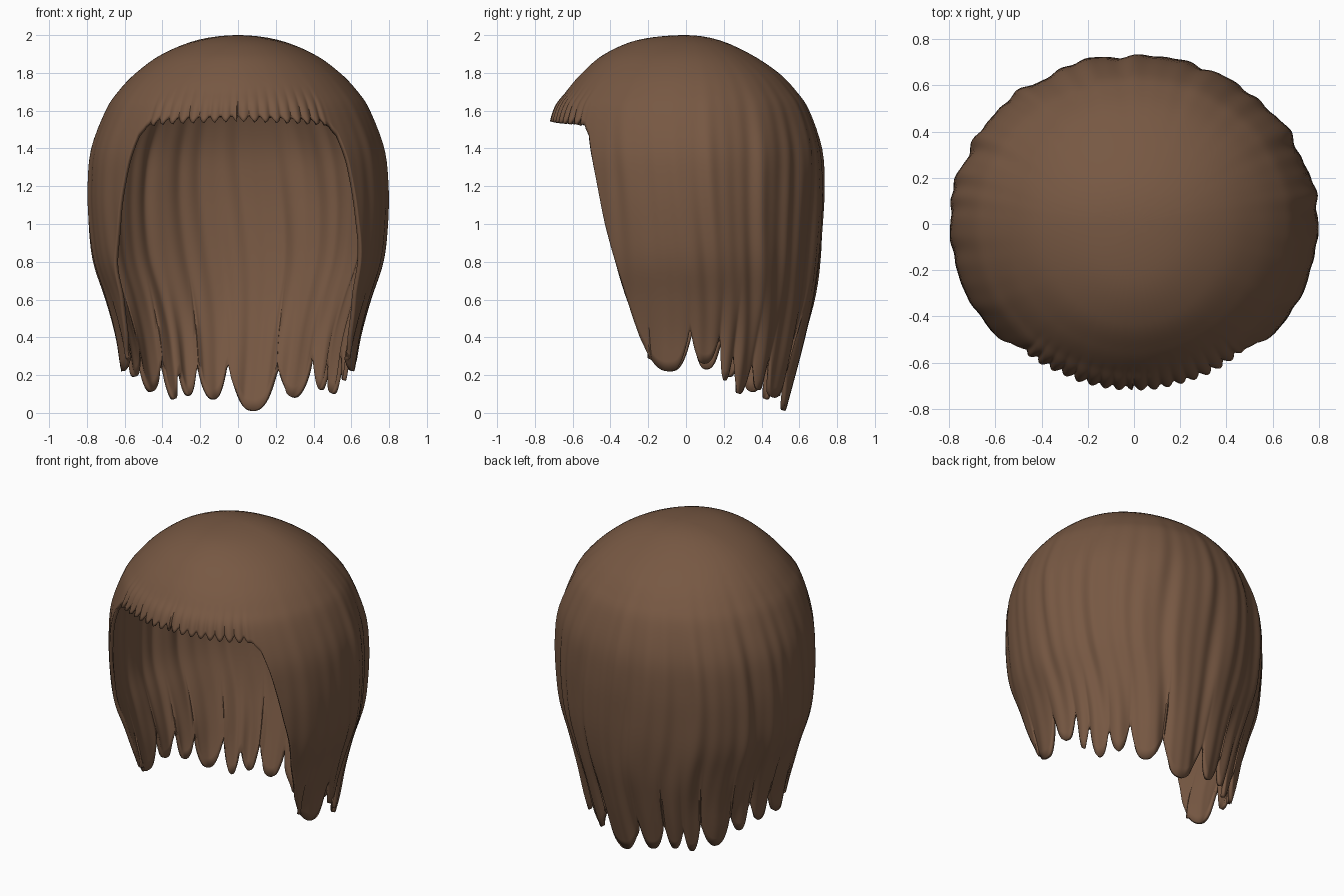
import bpy, bmesh
from math import sin, cos, pi, radians

if "Cube" in bpy.data.objects:
    bpy.data.objects.remove(bpy.data.objects["Cube"])

COLS, ROWS = 600, 46

# Cap profile from crown to tips: height, side, front and back radius
PROFILE = [(2.0, 0, 0, 0), (1.975, .21, .25, .17), (1.9, .40, .43, .34),
           (1.8, .54, .55, .49), (1.7, .635, .635, .585), (1.6, .70, .70, .65),
           (1.4, .775, .735, .715), (1.2, .795, .735, .73), (1.0, .79, .73, .725),
           (.8, .765, .71, .71), (.6, .70, .68, .68), (.4, .645, .65, .63),
           (.2, .61, .60, .575), (0, .56, .55, .52)]
# Face opening edge: angle from the front, height
OPENING = [(0, 1.545), (36, 1.53), (42, 1.515), (45, 1.47), (48, 1.33),
           (54, 1.0), (62, .62), (68, .40), (72, .29)]
# Lock boundaries: angle, notch height, tip height of the lock that follows
LOCKS = [(72, .29, .22), (92, .45, .26), (107, .42, .17), (115, .32, .10),
         (127, .27, .12), (139, .30, .08), (159, .23, .01), (185, .26, .07),
         (201, .25, .09), (212, .22, .07), (222, .27, .11), (240, .32, .19),
         (252, .38, .23), (267, .42, .22), (288, .29, .29)]


def smooth(a, b, x):
    t = max(0, min(1, (x - a) / (b - a)))
    return t * t * (3 - 2 * t)


def profile(k):
    """Smooth spline through the profile rows."""
    n = len(PROFILE) - 1
    i = min(int(k), n - 1)
    t = k - i
    first = (PROFILE[1][0],) + tuple(-r for r in PROFILE[1][1:])
    last = tuple(2 * a - b for a, b in zip(PROFILE[n], PROFILE[n - 1]))
    pts = [first] + PROFILE + [last]
    return [.5 * (2 * b + (c - a) * t + (2 * a - 5 * b + 4 * c - d) * t * t
                  + (3 * b - a - 3 * c + d) * t ** 3)
            for a, b, c, d in zip(*pts[i:i + 4])]


def profile_at_height(z):
    lo, hi = 0, len(PROFILE) - 1
    for _ in range(24):
        mid = (lo + hi) / 2
        if profile(mid)[0] > z:
            lo = mid
        else:
            hi = mid
    return lo


def fringe_tooth(deg):
    front = min(deg, 360 - deg)
    return abs(sin(pi * deg / 4.7)) * (1 - smooth(38, 43, front))


def hem(deg):
    """Hem height and lock fullness at an angle."""
    front = min(deg, 360 - deg)
    if front <= 72:
        for (a, za), (b, zb) in zip(OPENING, OPENING[1:]):
            if front <= b:
                z = za + (zb - za) * (front - a) / (b - a)
                return z + .035 * (1 - fringe_tooth(deg)) * (1 - smooth(38, 43, front)), 0
    for (a, na, tip), (b, nb, _) in zip(LOCKS, LOCKS[1:]):
        if deg <= b:
            s = 2 * (deg - a) / (b - a) - 1
            notch = na if s < 0 else nb
            return tip + (notch - tip) * abs(s) ** 2.6, 1 - s * s
    return .29, 0


def strands(t, z):
    """Wavy vertical grooves that fade out on the crown."""
    d = .10 * sin(3.1 * z + 2 * t)
    w = (.45 * sin(17 * (t + d) + 1) + .35 * sin(29 * (t + .6 * d))
         + .3 * sin(11 * t - 2 * d + 2) + .2 * sin(47 * (t + .4 * d)))
    back = .35 + .65 * smooth(75, 115, min(t, 2 * pi - t) * 180 / pi)
    return .013 * w * back * (1 - smooth(1.2, 1.92, z) * .95)


# Hair shell: columns run from the crown down to the hem
bm = bmesh.new()
crown = bm.verts.new((0, 0, 2.0))
columns = []
for c in range(COLS):
    deg = 360 * c / COLS
    t = radians(deg)
    z_end, full = hem(deg)
    k_end = profile_at_height(z_end)
    col = []
    for r in range(1, ROWS + 1):
        z, side, front, back = profile(k_end * r / ROWS)
        bump = strands(t, z)
        bump += .028 * (full - .6) * (1 - smooth(.2, .75, z)) * (1 if full else 0)
        near = 1 - smooth(38, 43, min(deg, 360 - deg))
        bump += .016 * (fringe_tooth(deg) - .6) * near * (1 - smooth(1.54, 1.75, z))
        f = 1 + bump / .75
        depth = front if cos(t) > 0 else back
        col.append(bm.verts.new((side * f * sin(t), -depth * f * cos(t), z)))
    columns.append(col)
for c in range(COLS):
    a, b = columns[c], columns[(c + 1) % COLS]
    bm.faces.new((crown, a[0], b[0]))
    for r in range(ROWS - 1):
        bm.faces.new((a[r], a[r + 1], b[r + 1], b[r]))
bmesh.ops.recalc_face_normals(bm, faces=bm.faces[:])
if max(bm.faces, key=lambda f: f.calc_center_median().z).normal.z < 0:
    bmesh.ops.reverse_faces(bm, faces=bm.faces[:])
mesh = bpy.data.meshes.new("hair")
bm.to_mesh(mesh)
bm.free()

brown = bpy.data.materials.new("hair brown")
brown.diffuse_color = (.185, .098, .056, 1)
brown.use_nodes = True
brown.node_tree.nodes["Principled BSDF"].inputs["Base Color"].default_value = brown.diffuse_color
mesh.materials.append(brown)
hair = bpy.data.objects.new("hair", mesh)
bpy.context.collection.objects.link(hair)

# Thin inner wall
shell = hair.modifiers.new("thickness", 'SOLIDIFY')
shell.thickness = .022
shell.offset = -1

bpy.context.view_layer.objects.active = hair
hair.select_set(True)
bpy.ops.object.shade_smooth_by_angle(angle=radians(50))
